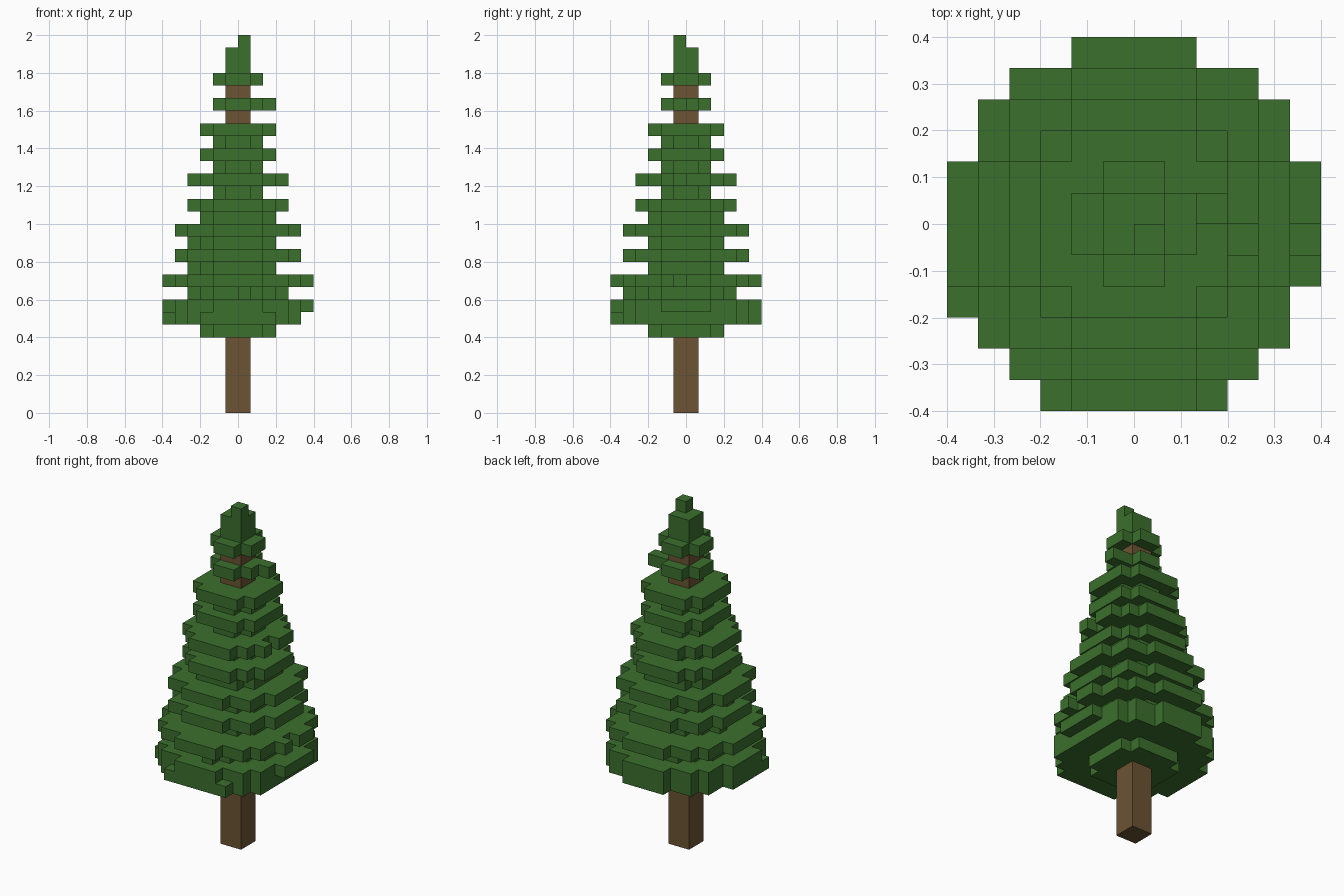
import bpy
import bmesh
from mathutils import Vector

if "Cube" in bpy.data.objects:
    bpy.data.objects.remove(bpy.data.objects["Cube"], do_unlink=True)

U = 2 / 30  # block size


def material(name, rgb):
    mat = bpy.data.materials.new(name)
    mat.use_nodes = True
    mat.diffuse_color = (*rgb, 1)
    mat.node_tree.nodes["Principled BSDF"].inputs["Base Color"].default_value = (*rgb, 1)
    return mat


def disc(n):
    """Block cells whose centres lie inside a circle of n blocks radius."""
    return {(i, j) for i in range(-n, n) for j in range(-n, n)
            if (i + .5) ** 2 + (j + .5) ** 2 < n * n}


def block_object(name, cells, solid, mat):
    """Build the outer faces of a set of blocks, skipping those against solid."""
    bm = bmesh.new()
    for c in cells:
        for axis in range(3):
            for side in (0, 1):
                near = list(c)
                near[axis] += 2 * side - 1
                if tuple(near) in solid:
                    continue
                u, v = (axis + 1) % 3, (axis + 2) % 3
                ring = [(0, 0), (1, 0), (1, 1), (0, 1)]
                verts = []
                for a, b in (ring if side else ring[::-1]):
                    p = Vector(c)
                    p[axis] += side
                    p[u] += a
                    p[v] += b
                    verts.append(bm.verts.new(p * U))
                bm.faces.new(verts)
    bmesh.ops.remove_doubles(bm, verts=bm.verts, dist=U / 100)
    mesh = bpy.data.meshes.new(name)
    bm.to_mesh(mesh)
    bm.free()
    mesh.materials.append(mat)
    obj = bpy.data.objects.new(name, mesh)
    bpy.context.collection.objects.link(obj)
    return obj


green = material("needle green", (0.044, 0.162, 0.026))
brown = material("bark brown", (0.147, 0.087, 0.034))

# Branch tiers from the lowest up: radius in blocks, 0 leaves the trunk bare
first_tier = 6
radii = [3, 6, 6, 4, 6, 3, 5, 3, 5, 3, 4, 2, 4, 2, 3, 2, 3, 0, 2, 0, 2, 1, 1]
foliage = {(i, j, k) for k, n in enumerate(radii, first_tier) for i, j in disc(n)}

# Irregular twigs and gaps
foliage |= {(-6, -3, 7), (-3, -6, 7), (2, -6, 7), (0, -5, 9),
            (-4, 0, 11), (-4, -1, 13), (2, 0, 24)}
foliage -= {(5, j, 7) for j in range(-3, 3)}
foliage -= {(5, -1, 10), (3, -1, 18)}

# Leader at the tip
foliage.add((0, -1, 29))

# Square trunk running up inside the branches
trunk = {(i, j, k) for i in (-1, 0) for j in (-1, 0) for k in range(27)}
foliage -= trunk
solid = foliage | trunk

block_object("foliage", foliage, solid, green)
block_object("trunk", trunk, solid, brown)
